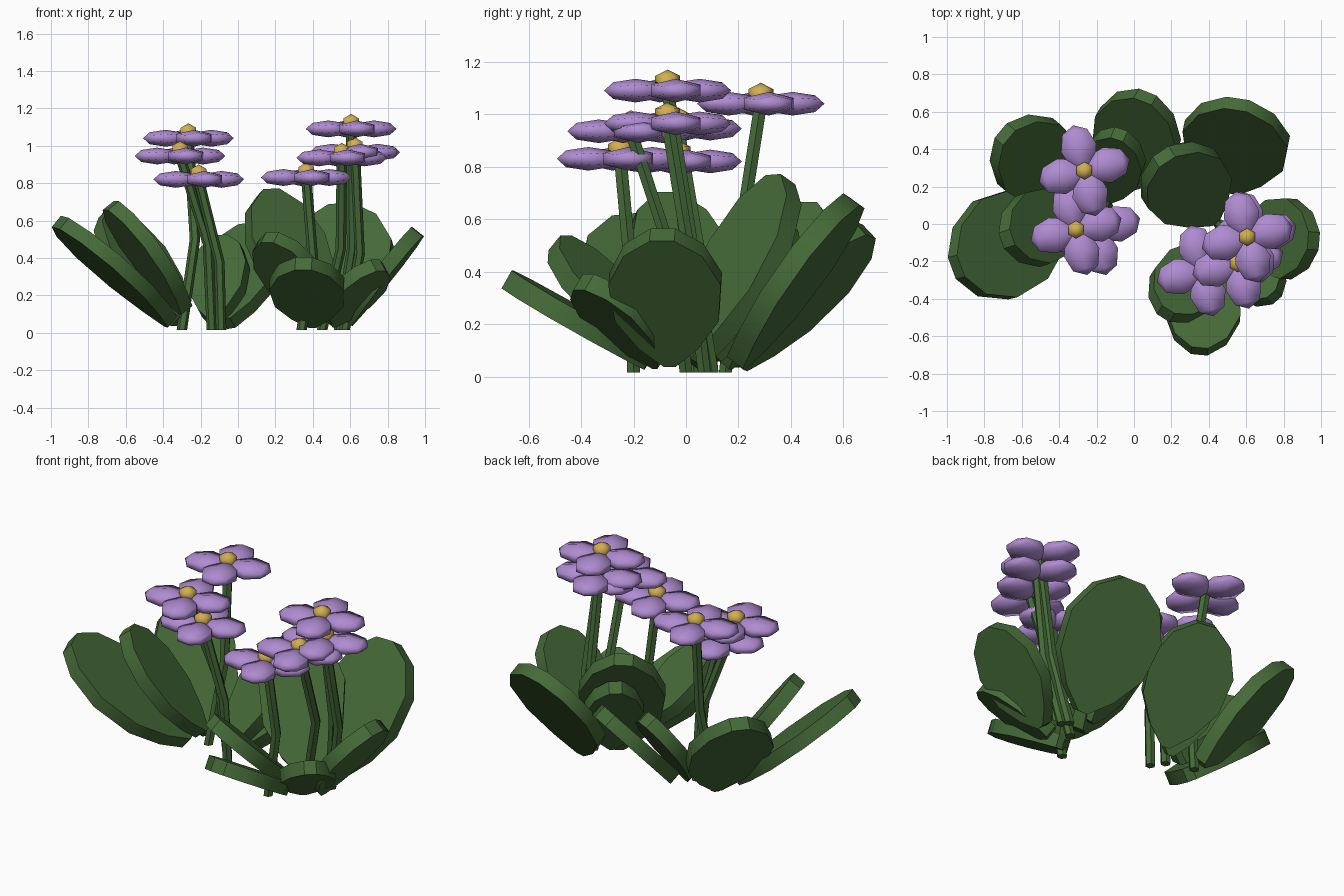
import bpy, bmesh, math
from mathutils import Vector, Matrix

if "Cube" in bpy.data.objects:
    bpy.data.objects.remove(bpy.data.objects["Cube"])


def material(name, color):
    m = bpy.data.materials.new(name)
    m.use_nodes = True
    m.diffuse_color = (*color, 1)
    m.node_tree.nodes["Principled BSDF"].inputs["Base Color"].default_value = (*color, 1)
    return m


GREEN = material("leaf green", (0.06, 0.145, 0.04))
PURPLE = material("petal purple", (0.43, 0.26, 0.64))
YELLOW = material("centre yellow", (0.64, 0.43, 0.08))


def finish(bm, name, mat, smooth=35):
    bmesh.ops.recalc_face_normals(bm, faces=bm.faces)
    mesh = bpy.data.meshes.new(name)
    bm.to_mesh(mesh)
    bm.free()
    mesh.materials.append(mat)
    ob = bpy.data.objects.new(name, mesh)
    bpy.context.collection.objects.link(ob)
    bpy.ops.object.select_all(action='DESELECT')
    bpy.context.view_layer.objects.active = ob
    ob.select_set(True)
    bpy.ops.object.shade_smooth_by_angle(angle=math.radians(smooth))


# Stem: hexagonal tube following a bent path
def stem(name, path, r=0.028):
    bm = bmesh.new()
    rings = []
    for p in path:
        rings.append([bm.verts.new(Vector(p) + Vector((r * math.cos(a), r * math.sin(a), 0)))
                      for a in (math.tau * i / 6 for i in range(6))])
    for lo, hi in zip(rings, rings[1:]):
        for i in range(6):
            j = (i + 1) % 6
            bm.faces.new((lo[i], lo[j], hi[j], hi[i]))
    bm.faces.new(rings[0])
    bm.faces.new(rings[-1])
    finish(bm, name, GREEN)


# Blossom: four flattened petals around a small pointed centre
def blossom(name, c):
    bm = bmesh.new()
    for k in range(4):
        mat = (Matrix.Translation(c) @ Matrix.Rotation(math.radians(14 + 90 * k), 4, 'Z')
               @ Matrix.Translation((0.126, 0, 0)) @ Matrix.Diagonal((0.124, 0.112, 0.045, 1))
               @ Matrix.Rotation(math.pi / 2, 4, 'Y') @ Matrix.Rotation(math.pi / 2, 4, 'Z'))
        bmesh.ops.create_uvsphere(bm, u_segments=6, v_segments=4, radius=1, matrix=mat)
    finish(bm, name + "_petals", PURPLE, 120)
    bm = bmesh.new()
    bmesh.ops.create_uvsphere(bm, u_segments=6, v_segments=3, radius=1,
                              matrix=Matrix.Translation(Vector(c) + Vector((0, 0, 0.032)))
                              @ Matrix.Diagonal((0.055, 0.055, 0.048, 1)))
    finish(bm, name + "_centre", YELLOW, 120)


# Leaf: thick egg-shaped plate from base to tip; positive roll lowers its right edge
HALF = [(0.0, 0.05), (0.14, 0.26), (0.36, 0.46), (0.65, 0.5), (0.88, 0.35), (1.0, 0.11)]


def leaf(name, base, tip, width, roll=0, thick=0.078):
    base, tip = Vector(base), Vector(tip)
    axis = tip - base
    side = axis.cross(Vector((0, 0, 1))).normalized()
    side = Matrix.Rotation(math.radians(roll), 3, axis) @ side
    normal = side.cross(axis).normalized()
    outline = HALF + [(t, -w) for t, w in reversed(HALF)]
    bm = bmesh.new()
    layers = [[bm.verts.new(base + axis * t + side * w * width + normal * h) for t, w in outline]
              for h in (-thick / 2, thick / 2)]
    for ring in layers:
        bm.faces.new(ring)
    n = len(outline)
    for i in range(n):
        j = (i + 1) % n
        bm.faces.new((layers[0][i], layers[0][j], layers[1][j], layers[1][i]))
    finish(bm, name, GREEN)


# Flowers: base, bend and bloom position
flowers = [
    ((-0.30, 0.15), (-0.23, 0.20, 0.50), (-0.265, 0.285, 1.04)),
    ((-0.14, 0.10), (-0.16, 0.05, 0.47), (-0.31, -0.03, 0.945)),
    ((-0.09, 0.03), (-0.10, 0.01, 0.38), (-0.21, -0.03, 0.82)),
    ((0.34, -0.20), (0.40, -0.21, 0.40), (0.365, -0.25, 0.83)),
    ((0.54, 0.10), (0.61, 0.03, 0.45), (0.605, -0.07, 1.09)),
    ((0.57, 0.07), (0.65, 0.02, 0.42), (0.625, -0.07, 0.965)),
    ((0.45, 0.00), (0.55, -0.05, 0.45), (0.555, -0.21, 0.935)),
]
for i, (foot, bend, bloom) in enumerate(flowers, 1):
    stem(f"stem_{i}", [(*foot, 0.015), bend, bloom])
    blossom(f"flower_{i}", bloom)

# Leaves of the right-hand clump
leaf("leaf_right_low", (-0.36, 0.04, 0.06), (-0.95, -0.23, 0.59), 0.56, -7)
leaf("leaf_right_upper", (-0.28, 0.06, 0.12), (-0.68, -0.08, 0.68), 0.40)
leaf("leaf_right_back", (-0.32, 0.17, 0.06), (-0.69, 0.48, 0.64), 0.46)
leaf("leaf_back_low", (-0.05, 0.20, 0.05), (0.06, 0.68, 0.56), 0.47, -12)
leaf("leaf_back_small", (-0.13, 0.14, 0.05), (-0.08, 0.48, 0.50), 0.32, -12)
# Leaves of the left-hand clump
leaf("leaf_left_back", (0.54, 0.19, 0.05), (0.55, 0.64, 0.67), 0.57, -9)
leaf("leaf_centre_tall", (0.42, 0.03, 0.05), (0.16, 0.36, 0.75), 0.47, -5)
leaf("leaf_centre_small", (0.42, 0.10, 0.08), (0.20, 0.38, 0.58), 0.32)
leaf("leaf_left_side", (0.58, -0.06, 0.06), (0.96, -0.09, 0.54), 0.43)
leaf("leaf_front", (0.40, -0.14, 0.06), (0.35, -0.68, 0.37), 0.40)
leaf("leaf_front_inner", (0.40, -0.12, 0.10), (0.17, -0.48, 0.51), 0.36)
leaf("leaf_front_left", (0.50, -0.10, 0.06), (0.75, -0.39, 0.36), 0.30)
